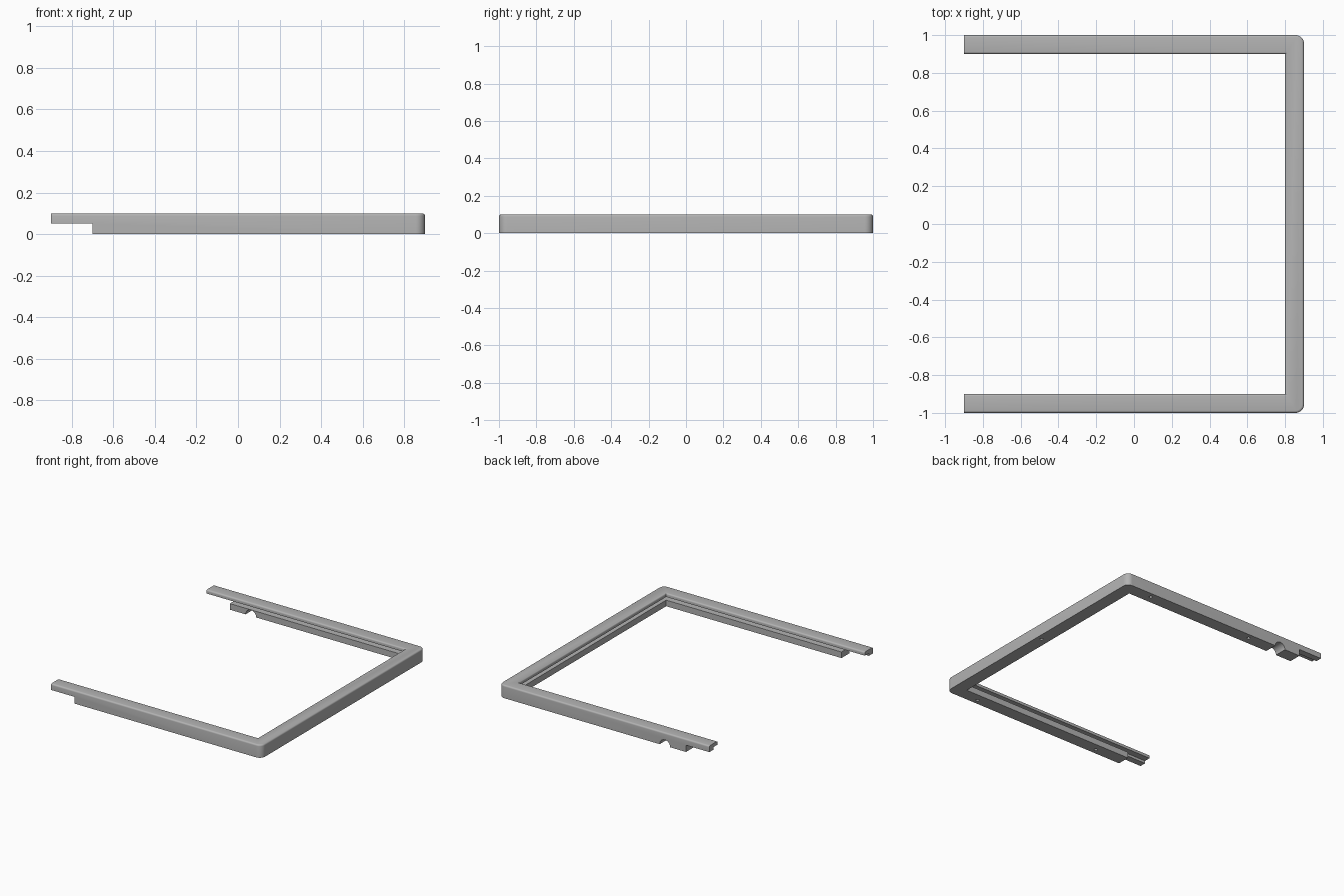
import bpy, bmesh, math

old = bpy.data.objects.get("Cube")
if old:
    bpy.data.objects.remove(old, do_unlink=True)

X, Y, W, H = 0.9, 1.0, 0.1, 0.1   # half length, half depth, bar width, bar height

grey = bpy.data.materials.new("plain_grey")
grey.use_nodes = True
colour = (0.45, 0.45, 0.45, 1)
grey.diffuse_color = colour
grey.node_tree.nodes["Principled BSDF"].inputs["Base Color"].default_value = colour


def link(name, bm):
    mesh = bpy.data.meshes.new(name)
    bm.to_mesh(mesh)
    bm.free()
    obj = bpy.data.objects.new(name, mesh)
    bpy.context.collection.objects.link(obj)
    mesh.materials.append(grey)
    return obj


def box(name, low, high):
    bm = bmesh.new()
    bmesh.ops.create_cube(bm, size=1)
    for v in bm.verts:
        v.co = [a + (c + 0.5) * (b - a) for a, b, c in zip(low, high, v.co)]
    return link(name, bm)


def rod(name, centre, radius, length, along_y=False):
    bm = bmesh.new()
    bmesh.ops.create_cone(bm, cap_ends=True, segments=32, radius1=radius,
                          radius2=radius, depth=length)
    obj = link(name, bm)
    obj.location = centre
    if along_y:
        obj.rotation_euler.x = math.pi / 2
    return obj


# U-shaped frame: extruded outline with rounded outer corners and top edges
outline = [(-X, -Y), (X, -Y), (X, Y), (-X, Y),
           (-X, Y - W), (X - W, Y - W), (X - W, W - Y), (-X, W - Y)]
bm = bmesh.new()
base = bm.faces.new([bm.verts.new((x, y, 0)) for x, y in outline])
up = bmesh.ops.extrude_face_region(bm, geom=[base])["geom"]
for v in up:
    if isinstance(v, bmesh.types.BMVert):
        v.co.z = H
bmesh.ops.recalc_face_normals(bm, faces=bm.faces)
corners = [e for e in bm.edges if all(v.co.x > X - 0.01 for v in e.verts)
           and abs(e.verts[0].co.z - e.verts[1].co.z) > 0.01]
bmesh.ops.bevel(bm, geom=corners, offset=0.045, segments=8, profile=0.5, affect='EDGES')
rims = [e for e in bm.edges if all(v.co.z > H - 0.001 for v in e.verts)
        and not all(v.co.x < 0.01 - X for v in e.verts)]
bmesh.ops.bevel(bm, geom=rims, offset=0.012, segments=4, profile=0.5, affect='EDGES')
frame = link("frame", bm)

# Panel slot around the inside, stepped ends, cable arch and screw holes
cutters = [
    box("slot_cutter", (-1, W / 2 - Y, 0.047), (X - W / 2, Y - W / 2, 0.072)),
    box("end_step_cutter", (-1, -1.1, -0.1), (-0.7, 1.1, 0.052)),
    rod("arch_cutter", (-0.52, Y - W / 2, 0), 0.045, 0.2, True),
]
for x, y in [(0.65, 0.96), (-0.26, 0.96), (0.65, -0.96), (-0.45, -0.96), (0.86, 0)]:
    cutters.append(rod("screw_hole_cutter", (x, y, 0), 0.012, 0.07))

for cutter in cutters:
    cutter.hide_render = True
    mod = frame.modifiers.new("cut", 'BOOLEAN')
    mod.operation = 'DIFFERENCE'
    mod.solver = 'EXACT'
    mod.object = cutter
bpy.context.view_layer.objects.active = frame
frame.select_set(True)
for mod in list(frame.modifiers):
    bpy.ops.object.modifier_apply(modifier=mod.name)
for cutter in cutters:
    bpy.data.objects.remove(cutter, do_unlink=True)
bpy.ops.object.shade_smooth_by_angle(angle=math.radians(30))
